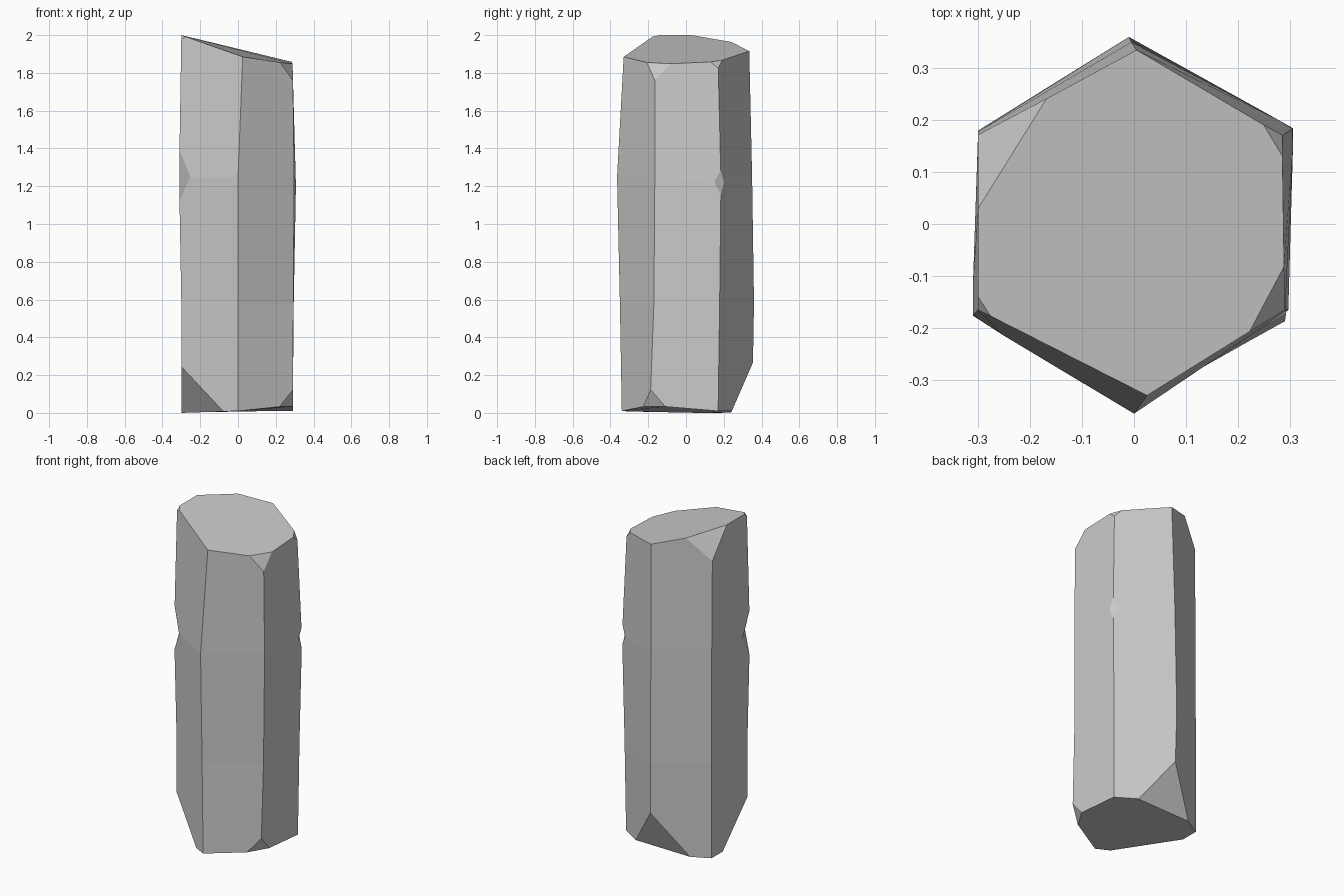
import bpy, bmesh
from mathutils import Vector

# Six corner edges of the column, each listed from bottom to top
edges = [
    [(0, 0.35, 0.01), (-0.01, 0.36, 0.58), (-0.005, 0.35, 1.25), (0.005, 0.335, 1.915)],
    [(-0.3, 0.18, 0), (-0.3, 0.18, 0.58), (-0.3, 0.178, 1.25), (-0.3, 0.17, 2)],
    [(-0.3, -0.17, 0), (-0.3, -0.17, 0.58), (-0.312, -0.178, 1.25), (-0.3, -0.165, 2)],
    [(0, -0.34, 0.01), (0, -0.35, 0.58), (0, -0.365, 1.25), (0.025, -0.33, 1.885)],
    [(0.29, -0.19, 0.04), (0.293, -0.17, 0.58), (0.297, -0.165, 1.25), (0.29, -0.165, 1.845)],
    [(0.29, 0.17, 0.01), (0.295, 0.178, 0.58), (0.307, 0.185, 1.22), (0.285, 0.17, 1.86)],
]

bm = bmesh.new()
cols = [[bm.verts.new(p) for p in e] for e in edges]
for i in range(6):
    a, b = cols[i], cols[(i + 1) % 6]
    for k in range(3):
        bm.faces.new((a[k], b[k], b[k + 1], a[k + 1]))
bm.faces.new([c[0] for c in reversed(cols)])
bm.faces.new([c[3] for c in cols])
bmesh.ops.recalc_face_normals(bm, faces=bm.faces[:])

# Small diamond chips on the middle ring
for v, pct in ((cols[2][2], 19), (cols[5][2], 10)):
    bmesh.ops.bevel(bm, geom=[v], offset=pct, offset_type='PERCENT',
                    segments=1, profile=0.5, affect='VERTICES')


def chip(a, b, c):
    """Slice off a corner along the plane through three points."""
    a, b, c = Vector(a), Vector(b), Vector(c)
    n = (b - a).cross(c - a).normalized()
    if n.dot(a - Vector((0, 0, 1))) < 0:
        n = -n
    bmesh.ops.bisect_plane(bm, geom=bm.verts[:] + bm.edges[:] + bm.faces[:],
                           plane_co=a, plane_no=n, clear_outer=True)
    bmesh.ops.holes_fill(bm, edges=[e for e in bm.edges if e.is_boundary], sides=0)


# Broken corners at the top
chip((-0.3, 0.03, 2), (-0.17, 0.24, 1.962), (-0.3, 0.172, 1.83))
chip((-0.3, -0.14, 2), (-0.275, -0.18, 1.99), (-0.3, -0.165, 1.98))
chip((0.222, -0.21, 1.853), (0.289, -0.08, 1.85), (0.291, -0.165, 1.76))
chip((0.25, 0.19, 1.867), (0.286, 0.13, 1.858), (0.286, 0.171, 1.825))
# Broken corners at the bottom
chip((-0.3, -0.17, 0.245), (-0.07, -0.3, 0), (-0.3, 0.07, 0))
chip((-0.005, 0.356, 0.27), (0.17, 0.245, 0.015), (-0.19, 0.24, 0.005))
chip((0.29, -0.186, 0.12), (0.22, -0.228, 0.035), (0.29, -0.11, 0.034))
bmesh.ops.recalc_face_normals(bm, faces=bm.faces[:])

mesh = bpy.data.meshes.new("stone_column")
bm.to_mesh(mesh)
bm.free()
bpy.context.collection.objects.link(bpy.data.objects.new("stone_column", mesh))
